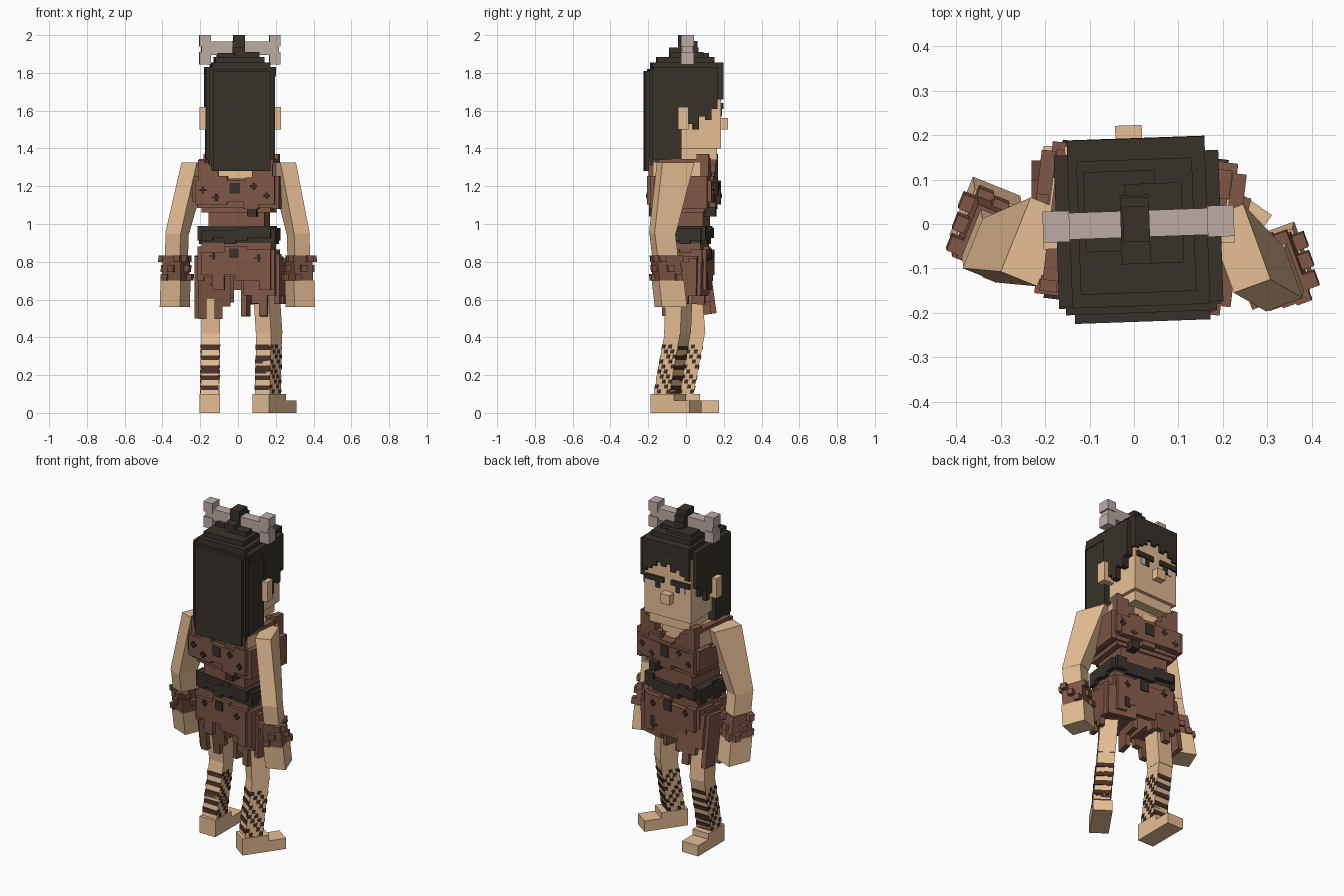
import bpy, bmesh, random
from math import radians
from mathutils import Matrix, Vector

random.seed(7)
cube = bpy.data.objects.get("Cube")
if cube:
    bpy.data.objects.remove(cube)


def material(name, r, g, b):
    m = bpy.data.materials.new(name)
    m.use_nodes = True
    m.diffuse_color = (r, g, b, 1)
    m.node_tree.nodes["Principled BSDF"].inputs["Base Color"].default_value = (r, g, b, 1)
    return m


SKIN = material("skin", .8, .52, .3)
HAIR = material("dark hair", .04, .031, .023)
HIDE = material("brown hide", .215, .095, .062)
BONE = material("bone", .51, .41, .38)
PAINT = material("leg paint", .065, .03, .02)
EYE = material("eye white", .6, .55, .52)


def turn(degrees, x=0, y=0, z=0):
    return Matrix.Translation((x, y, z)) @ Matrix.Rotation(radians(degrees), 4, 'Z')


def make(name, mat, blocks, matrix=Matrix()):
    """One object from axis-aligned blocks given as x0, x1, y0, y1, z0, z1."""
    bm = bmesh.new()
    for x0, x1, y0, y1, z0, z1 in blocks:
        size = Matrix.Diagonal((x1 - x0, y1 - y0, z1 - z0, 1))
        mid = Matrix.Translation(((x0 + x1) / 2, (y0 + y1) / 2, (z0 + z1) / 2))
        bmesh.ops.create_cube(bm, size=1, matrix=matrix @ mid @ size)
    return finish(name, mat, bm)


def finish(name, mat, bm):
    me = bpy.data.meshes.new(name)
    bm.to_mesh(me)
    bm.free()
    me.materials.append(mat)
    ob = bpy.data.objects.new(name, me)
    bpy.context.collection.objects.link(ob)
    return ob


def limb(name, mat, a, b, pieces, yaw, flare=1):
    """Slanted blocks along a-b; each piece is t0, t1, width, depth, dx, dy."""
    a, b = Vector(a), Vector(b)
    rot = Matrix.Rotation(radians(yaw), 3, 'Z')
    bm = bmesh.new()
    for t0, t1, w, d, dx, dy in pieces:
        for v in bmesh.ops.create_cube(bm, size=1)["verts"]:
            t, wide = (t0, flare) if v.co.z > 0 else (t1, 1)
            v.co = a.lerp(b, t) + rot @ Vector((v.co.x * w + dx, v.co.y * d * wide + dy, 0))
    return finish(name, mat, bm)


def ring(hw, hd, step, thick, top, bottom, vary_top=0, vary_bottom=0):
    """Ragged strips around a rectangle with half sizes hw and hd."""
    out = []
    for sgn in (-1, 1):
        for half, other, flip in ((hw, hd, False), (hd, hw, True)):
            n = max(2, round(2 * half / step))
            for i in range(n):
                u0, u1 = -half + 2 * half * i / n, -half + 2 * half * (i + 1) / n
                v0, v1 = sorted((sgn * (other - .01), sgn * (other + thick)))
                z0 = bottom - random.choice((0, .4, 1)) * vary_bottom
                z1 = top + random.choice((0, .5, 1)) * vary_top
                out.append((v0, v1, u0, u1, z0, z1) if flip else (u0, u1, v0, v1, z0, z1))
    return out


def plus(x, z, r, y0, y1):
    """Thin cross-shaped plate facing along y."""
    return [(x - r, x + r, y0, y1, z - r / 3, z + r / 3), (x - r / 3, x + r / 3, y0, y1, z - r, z + r)]


# Head, face, ears and nose
head = turn(2)
make("head", SKIN, [(-.15, .155, -.12, .18, 1.4, 1.78), (-.13, .135, -.08, .16, 1.34, 1.4),
                    (-.035, .025, .18, .222, 1.5, 1.56), (-.09, .09, -.1, .1, 1.27, 1.36)], head)
make("ears", SKIN, [(-.205, -.15, -.05, .005, 1.5, 1.62), (.155, .225, -.05, .005, 1.5, 1.62)], head)
make("eyebrows", HAIR, [(s * .085 - .06, s * .085 + .06, .17, .193, 1.61, 1.64) for s in (-1, 1)], head)
make("eyes", EYE, [(s * .08 - .03, s * .08 + .03, .17, .185, 1.57, 1.61) for s in (-1, 1)], head)
make("pupils", HAIR, [(s * .068 - .014, s * .068 + .014, .17, .188, 1.57, 1.61) for s in (-1, 1)], head)

# Hair: stacked shells, long back and ragged fringe
make("hair_back", HAIR, [(-.14, .165, -.22, -.17, 1.28, 1.81), (-.175, .19, -.185, -.03, 1.34, 1.82),
                         (-.16, .18, -.2, -.1, 1.31, 1.82)], head)
make("hair_top", HAIR, [(-.175, .195, -.18, .16, 1.78, 1.83), (-.145, .165, -.185, .192, 1.78, 1.855),
                        (-.125, .135, -.155, .145, 1.855, 1.885), (-.11, .05, -.06, .12, 1.885, 1.905),
                        (-.02, .11, -.09, .09, 1.885, 1.91)], head)
sides = [1.62, 1.53, 1.5, 1.57, 1.55, 1.61]
fringe = [1.66, 1.68, 1.71, 1.69, 1.73, 1.71, 1.73, 1.7, 1.68, 1.66]
strips = []
for i, z in enumerate(sides):
    y = -.035 + i * .0325
    strips += [(-.175, -.145, y, y + .0325, z, 1.8), (.15, .195, y, y + .0325, z, 1.8)]
for i, z in enumerate(fringe):
    x = -.145 + i * .031
    strips.append((x, x + .031, .15, .193, z, 1.8))
make("hair_fringe", HAIR, strips, head)
make("topknot", HAIR, [(-.03, .035, -.035, .06, 1.9, 1.97), (-.025, .035, -.04, .04, 1.9, 2),
                       (-.03, .035, -.09, .065, 1.9, 1.935)], head)
bone = [(-.17, .19, -.03, .03, 1.895, 1.965)]
for x in (-.205, .165):
    bone += [(x, x + .06, -.035, .035, 1.94, 2), (x, x + .06, -.035, .035, 1.845, 1.91),
             (x + .01, x + .05, -.03, .03, 1.9, 1.96)]
make("hair_bone", BONE, bone, head)

# Torso with ragged hide top, belt and skirt band
body = turn(-7, .005, -.01)
make("torso", SKIN, [(-.2, .2, -.14, .11, 1.2, 1.325), (-.14, .14, -.1, .09, .8, 1.25)], body)
make("hide_top", HIDE, [(-.205, .205, -.15, .14, 1.085, 1.24), (-.15, .15, -.11, .12, .97, 1.09),
                        (-.18, .18, .13, .175, 1.11, 1.22), (-.185, .185, -.13, .13, 1.06, 1.09)]
     + ring(.21, .15, .09, .022, 1.23, 1.12, .025, .04), body)
straps = []
for s in (-1, 1):
    for x, z in ((.075, 1.26), (.11, 1.3), (.145, 1.335), (.18, 1.355)):
        for y0, y1, rise in ((-.165, -.13, -.015), (.09, .155, .015)):
            straps.append((s * x - .019, s * x + .019, y0, y1, 1.2, z + rise))
    straps.append((s * .175 - .02, s * .175 + .02, -.14, .13, 1.3, 1.345))
make("shoulder_straps", HIDE, straps, body)
make("belt", HAIR, [(-.185, .185, -.115, .11, .9, .99)]
     + ring(.185, .115, .06, .022, .965, .925, .025, .03), body)
make("skirt_band", HIDE, [(-.185, .185, -.12, .11, .72, .9)]
     + ring(.185, .12, .06, .02, .85, .73, .03, .08), body)

# Ragged skirt leg covers
for name, x, y, yaw, lean in (("right", -.125, .01, 0, 8), ("left", .14, -.005, -14, -1)):
    tilt = turn(yaw, x, y, .82) @ Matrix.Rotation(radians(lean), 4, 'X')
    make(name + "_skirt_flaps", HIDE, [(-.082, .082, -.085, .085, -.19, .01)]
         + ring(.085, .09, .045, .02, -.02, -.2, .04, .11), tilt)

# Dark patches sewn on the hide, front and back
patches = []
for x, z, r in ((0, 1.19, .028), (-.01, .845, .026)):
    back, front = (-.178, .176) if z > 1 else (-.146, .14)
    patches += [(x - r, x + r, back, back + .008, z - r, z + r),
                (-x - r, -x + r, front, front + .007, z - r * 1.4, z + r)]
for x, z in ((-.17, 1.18), (.17, 1.15), (-.1, 1.14), (.1, 1.2)):
    patches += plus(x, z, .018, -.18, -.172) + plus(-x, z, .018, .17, .178)
for x, z in ((-.12, .83), (.12, .82)):
    patches += plus(x, z, .018, -.146, -.138) + plus(x, z, .018, .138, .146)
for y0, y1 in ((-.172, -.1), (.1, .18)):
    patches.append((.065, .115, y0, y1, 1.04, 1.09))
make("dark_patches", HAIR, patches, body)
make("flap_patches", HAIR, plus(.15, .75, .035, -.126, -.118) + plus(-.13, .68, .016, -.13, -.122)
     + [(.12, .16, .108, .116, .68, .74)], Matrix())

# Arms, ragged cuffs with studs, and hands
for side, yaw, a, b, c in (
        ("left", 20, (.235, -.055, 1.325), (.318, -.125, .95), (.33, -.08, .56)),
        ("right", -22, (-.225, -.04, 1.325), (-.322, -.06, .95), (-.335, .02, .56))):
    limb(side + "_upper_arm", SKIN, a, b, [(0, 1, .088, .12, 0, 0)], yaw, 1.5)
    limb(side + "_forearm", SKIN, b, c, [(0, .7, .086, .115, 0, 0)], yaw)
    limb(side + "_hand", SKIN, b, c, [(.64, 1, .115, .14, 0, 0)], yaw)
    studs = [(.3, .64, .105, .13, 0, 0)]
    for i, t in enumerate((.3, .43, .55)):
        for s in (-1, 1):
            studs += [(t, t + .09, .04, .035, s * .06, (i - 1) * .04),
                      (t, t + .09, .035, .03, (1 - i) * .035, s * .068)]
    limb(side + "_cuff", HIDE, b, c, studs, yaw)

# Legs, painted stripes and spots, feet
for side, yaw, hip, knee, ankle in (
        ("left", -35, (.14, -.03, .8), (.165, -.045, .42), (.157, -.105, .08)),
        ("right", 0, (-.14, .02, .8), (-.145, .05, .42), (-.15, -.015, .08))):
    limb(side + "_thigh", SKIN, hip, knee, [(0, 1, .098, .105, 0, 0)], yaw)
    limb(side + "_shin", SKIN, knee, ankle, [(0, 1, .096, .1, 0, 0)], yaw)
    paint = []
    for i in range(5):
        t = .19 + i * .155
        paint.append((t, t + .068, .094, .108, 0, 0))
    for row in range(10):
        for col in range(5):
            if (row * 2 + col * 3) % 5 < 2:
                t = .17 + row * .078
                paint.append((t, t + .06, .104, .02, 0, (col - 2) * .02))
    limb(side + "_leg_paint", PAINT, knee, ankle, paint, yaw)
    make(side + "_foot", SKIN, [(-.054, .054, -.065, .09, 0, .1), (-.054, .054, .09, .19, 0, .065)],
         turn(yaw, ankle[0], ankle[1], 0))
